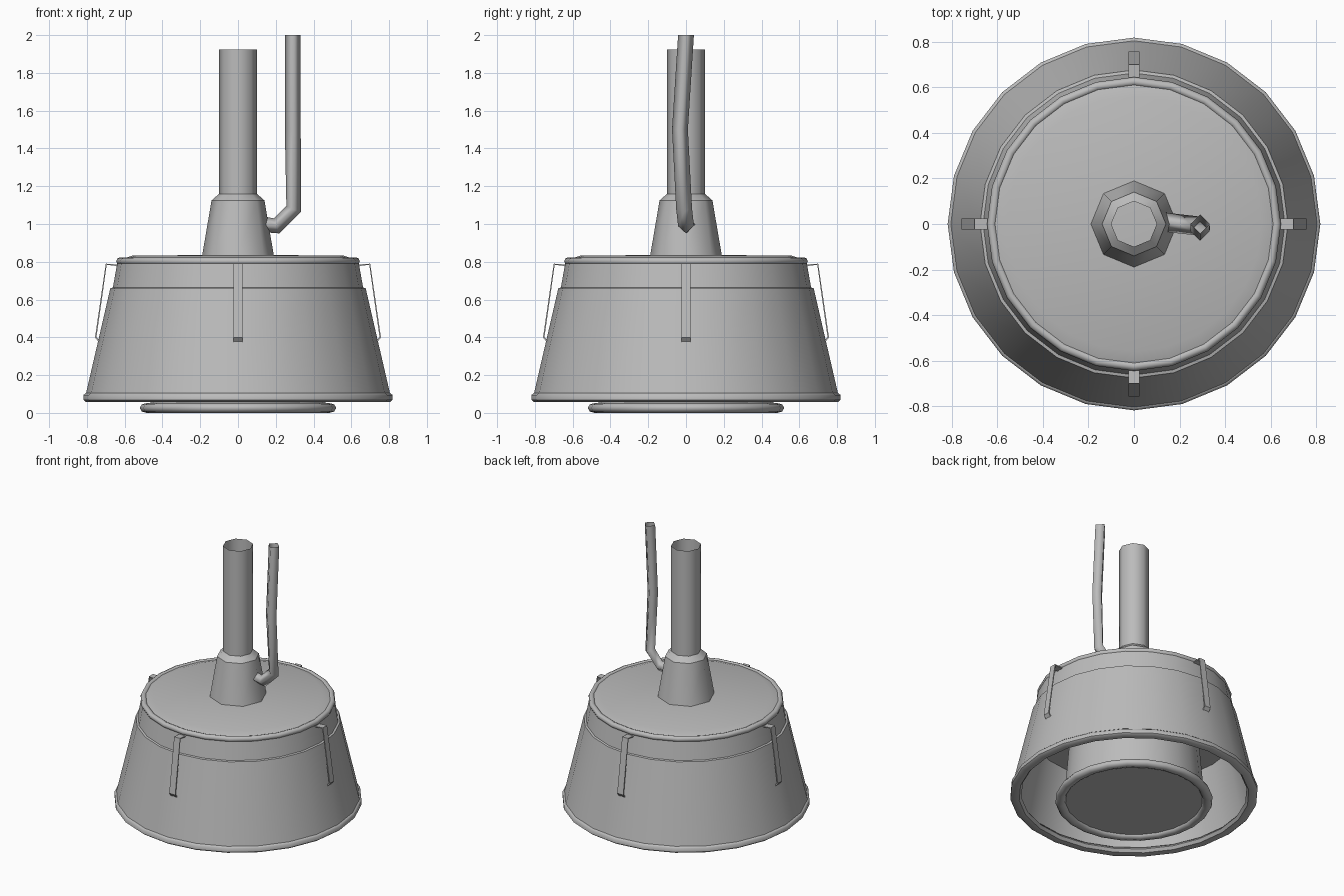
import bpy, bmesh, math
from mathutils import Vector

if "Cube" in bpy.data.objects:
    bpy.data.objects.remove(bpy.data.objects["Cube"], do_unlink=True)

grey = bpy.data.materials.new("plain_grey")
grey.use_nodes = True
COLOUR = (0.5, 0.5, 0.5, 1)
grey.diffuse_color = COLOUR
grey.node_tree.nodes["Principled BSDF"].inputs["Base Color"].default_value = COLOUR


def finish(name, bm, angle):
    mesh = bpy.data.meshes.new(name)
    bm.to_mesh(mesh)
    bm.free()
    mesh.materials.append(grey)
    ob = bpy.data.objects.new(name, mesh)
    bpy.context.collection.objects.link(ob)
    bpy.ops.object.select_all(action='DESELECT')
    ob.select_set(True)
    bpy.context.view_layer.objects.active = ob
    if angle:
        bpy.ops.object.shade_smooth_by_angle(angle=math.radians(angle))
    return ob


def lathe(name, profile, sides=24, closed=False, angle=35):
    """Revolve an (r, z) profile about the z axis; a zero radius makes a pole."""
    bm = bmesh.new()
    rings = []
    for r, z in profile:
        if r == 0:
            rings.append([bm.verts.new((0, 0, z))] * sides)
        else:
            turns = [math.tau * k / sides for k in range(sides)]
            rings.append([bm.verts.new((r * math.cos(a), r * math.sin(a), z)) for a in turns])
    pairs = list(zip(rings, rings[1:]))
    if closed:
        pairs.append((rings[-1], rings[0]))
    for low, high in pairs:
        for k in range(sides):
            n = (k + 1) % sides
            corners = dict.fromkeys((low[k], low[n], high[n], high[k]))
            bm.faces.new(list(corners))
    return finish(name, bm, angle)


def ring_profile(radius, z, half_width, half_height, steps=8):
    return [(radius + half_width * math.cos(math.tau * k / steps),
             z + half_height * math.sin(math.tau * k / steps)) for k in range(steps)]


# Shade: outer skirt, inner lining and rolled rim
lathe("shade_skirt", [(0.81, 0.08), (0.676, 0.66), (0.66, 0.664)])
lathe("shade_lining", [(0, 0.55), (0.68, 0.55), (0.785, 0.08)])
lathe("shade_rim", [(0.76, 0.06), (0.805, 0.058), (0.818, 0.068), (0.818, 0.095),
                    (0.806, 0.105), (0.76, 0.1), (0.745, 0.08)], closed=True, angle=50)

# Upper collar, top bead and shallow cap
lathe("shade_collar", [(0.664, 0.655), (0.64, 0.79), (0.61, 0.795)])
lathe("top_bead", ring_profile(0.625, 0.803, 0.02, 0.02), closed=True, angle=60)
lathe("top_cap", [(0.615, 0.814), (0.56, 0.832), (0, 0.838)])

# Inner lamp housing with its lens and ring
lathe("lamp_housing", [(0.465, 0.03), (0.42, 0.56)])
lathe("lens", [(0, 0.018), (0.47, 0.022)])
lathe("lens_ring", ring_profile(0.485, 0.026, 0.035, 0.026), closed=True, angle=60)

# Stem: eight-sided cone, shoulder and open pipe
lathe("stem_cone", [(0.19, 0.832), (0.14, 1.125)], sides=8, angle=50)
lathe("stem_shoulder", [(0.14, 1.125), (0.1, 1.16)], sides=8, angle=50)
lathe("stem_pipe", [(0.1, 1.155), (0.1, 1.925)], sides=8, angle=50)

# Four bent strap clips
path = [(0.635, 0.785), (0.7, 0.79), (0.757, 0.4), (0.735, 0.372)]
for side, turn in (("left", 0), ("back", 1), ("right", 2), ("front", 3)):
    bm = bmesh.new()
    rows = [[bm.verts.new((r, y, z)) for y in (-0.024, 0.024)] for r, z in path]
    for a, b in zip(rows, rows[1:]):
        bm.faces.new((a[0], b[0], b[1], a[1]))
    clip = finish(side + "_clip", bm, 0)
    clip.rotation_euler.z = turn * math.pi / 2
    thick = clip.modifiers.new("thickness", 'SOLIDIFY')
    thick.thickness = 0.008

# Four-sided cable from the cone, bent upwards and left open at the top
points = [Vector(p) for p in ((0.12, 0.01, 1.0), (0.205, 0, 0.99), (0.295, -0.01, 1.08),
                              (0.29, -0.032, 1.5), (0.29, 0, 2.0))]
bm = bmesh.new()
rows = []
for i, p in enumerate(points):
    before = (p - points[i - 1]).normalized() if i else Vector()
    after = (points[i + 1] - p).normalized() if i + 1 < len(points) else Vector()
    along = (before + after).normalized()
    across = Vector((0, 1, 0))
    across = (across - along * across.dot(along)).normalized()
    up = along.cross(across)
    rows.append([bm.verts.new(p + 0.042 * d) for d in (across, up, -across, -up)])
for a, b in zip(rows, rows[1:]):
    for k in range(4):
        n = (k + 1) % 4
        bm.faces.new((a[k], a[n], b[n], b[k]))
bmesh.ops.recalc_face_normals(bm, faces=bm.faces)
for v in rows[-1]:
    v.co.z = 2.0
finish("cable", bm, 95)
